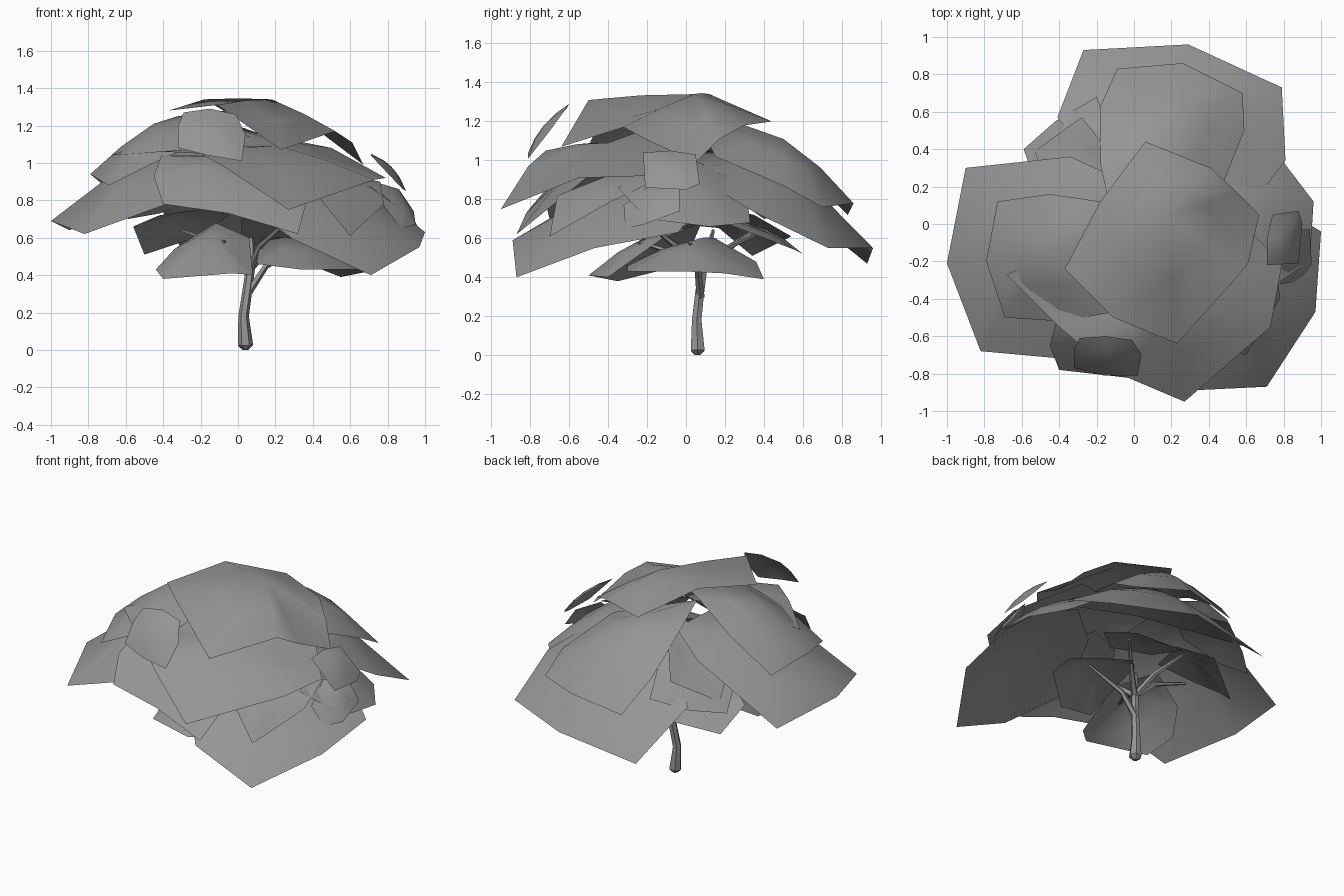
import bpy
import bmesh
import math
from mathutils import Vector

default_cube = bpy.data.objects.get("Cube")
if default_cube:
    bpy.data.objects.remove(default_cube, do_unlink=True)

# One neutral grey for foliage and bark
grey = bpy.data.materials.new("neutral_grey")
grey.use_nodes = True
colour = (.3, .3, .3, 1)
grey.diffuse_color = colour
grey.node_tree.nodes["Principled BSDF"].inputs["Base Color"].default_value = colour


def finish(bm, name, sharp_angle):
    """Turn a bmesh into a shaded, coloured object."""
    mesh = bpy.data.meshes.new(name)
    bm.to_mesh(mesh)
    bm.free()
    mesh.materials.append(grey)
    obj = bpy.data.objects.new(name, mesh)
    bpy.context.collection.objects.link(obj)
    bpy.ops.object.select_all(action='DESELECT')
    obj.select_set(True)
    bpy.context.view_layer.objects.active = obj
    bpy.ops.object.shade_smooth_by_angle(angle=math.radians(sharp_angle))
    return obj


def sheet(name, crown, *corners, bulge=.17):
    """Thin leaf sheet falling from a crown point to its corners, gently bulged."""
    bm = bmesh.new()
    crown = Vector(crown)
    spokes = [Vector(c) - crown for c in corners]
    count = len(spokes)
    normal = sum((spokes[i - 1].cross(spokes[i]) for i in range(count)), Vector()).normalized()
    if normal.z < 0:
        normal.negate()
    rings = []
    for r in (.5, 1):
        rings.append([bm.verts.new(crown + s * r + normal * s.length * bulge * (r - r * r))
                      for s in spokes])
    top = bm.verts.new(crown)
    inner, outer = rings
    for i in range(count):
        j = (i + 1) % count
        bm.faces.new((top, inner[i], inner[j]))
        bm.faces.new((inner[i], outer[i], outer[j], inner[j]))
    bm.normal_update()
    if sum(f.normal.z * f.calc_area() for f in bm.faces) < 0:
        bmesh.ops.reverse_faces(bm, faces=bm.faces[:])
    return finish(bm, name, 60)


def limb(name, path, radii, sides=6):
    """Tapering tube along a path."""
    bm = bmesh.new()
    path = [Vector(p) for p in path]
    rings = []
    for k, (point, radius) in enumerate(zip(path, radii)):
        along = (path[min(k + 1, len(path) - 1)] - path[max(k - 1, 0)]).normalized()
        across = Vector((0, 1, 0)).cross(along).normalized()
        other = along.cross(across)
        ring = []
        for s in range(sides):
            a = math.tau * s / sides
            ring.append(bm.verts.new(point + (across * math.cos(a) + other * math.sin(a)) * radius))
        rings.append(ring)
    for low, high in zip(rings, rings[1:]):
        for s in range(sides):
            t = (s + 1) % sides
            bm.faces.new((low[s], low[t], high[t], high[s]))
    bm.faces.new(rings[0][::-1])
    bm.faces.new(rings[-1])
    return finish(bm, name, 40)


# Top of the canopy
sheet("top_sheet", (.18, .04, 1.34),
      (.06, .44, 1.2), (.41, .3, 1.18), (.55, .17, 1.11), (.67, .05, .99),
      (.61, -.21, 1.11), (.52, -.32, 1.17), (.23, -.64, 1.07),
      (-.11, -.5, 1.31), (-.37, -.24, 1.28), (-.18, .12, 1.34), bulge=.06)

# Back of the canopy, upper and lower layers
sheet("back_upper_sheet", (.18, .5, 1.11),
      (-.09, .83, .72), (.26, .86, .78), (.58, .7, .76), (.59, .5, .87),
      (.45, .15, 1.02), (-.12, .05, 1.22), (-.18, .32, 1.13), (-.18, .63, .92))
sheet("back_lower_sheet", (.25, .45, .99),
      (-.27, .93, .47), (.29, .96, .55), (.79, .73, .55), (.81, .34, .74),
      (.55, 0, .95), (0, .05, 1.05), (-.41, .57, .76))

# Side of the canopy toward -x
sheet("side_upper_sheet", (-.45, -.14, 1.21),
      (-.73, .12, .89), (-.79, -.2, .94), (-.69, -.5, .88), (-.39, -.52, 1.03),
      (-.1, -.47, 1.14), (.05, 0, 1.29), (-.18, .12, 1.27), (-.45, .16, 1.1), bulge=.12)
sheet("side_lower_sheet", (-.45, -.08, 1.06),
      (-.9, .3, .64), (-1, -.21, .69), (-.82, -.68, .62), (-.38, -.72, .78),
      (-.1, -.3, 1.07), (-.1, .25, 1.1), (-.34, .36, .98), bulge=.12)

# Side of the canopy toward +x
sheet("far_side_sheet", (.66, .02, .92),
      (.8, .33, .68), (.96, .12, .66), (.94, -.2, .7), (.72, -.35, .86),
      (.4, -.05, 1.02), (.45, .3, .92))

# Front of the canopy, overlapping layers
sheet("front_upper_sheet", (.22, -.4, 1.09),
      (.27, -.95, .75), (.73, -.55, .91), (.79, -.22, .92), (.5, .1, 1.08),
      (0, -.1, 1.18), (-.35, -.12, 1.16), (-.68, -.27, 1.04),
      (-.4, -.55, 1.06), (-.2, -.72, 1.05), (-.06, -.81, .97), bulge=.1)
sheet("front_middle_sheet", (-.02, -.5, 1),
      (-.41, -.5, 1.04), (-.45, -.65, .93), (-.4, -.78, .78), (-.05, -.82, .73),
      (.32, -.87, .62), (.4, -.5, .92), (.1, -.25, 1.04))
sheet("front_corner_sheet", (.56, -.42, .89),
      (.6, -.7, .61), (.78, -.4, .78), (.76, -.15, .9), (.35, -.25, .98), (.43, -.66, .82))
sheet("front_lower_sheet", (.55, -.36, .83),
      (.3, -.89, .59), (.71, -.87, .4), (.97, -.47, .55), (1, -.04, .63),
      (.85, .05, .75), (.5, .05, .92), (.2, -.2, .92), (.05, -.6, .76))

# Rear corner sheets tucked under the large ones
sheet("rear_corner_upper_sheet", (-.26, .34, 1),
      (-.53, .39, .76), (-.28, .57, .9), (-.19, .46, 1.05),
      (0, .15, 1.12), (-.3, .1, 1.06), (-.47, .2, .92))
sheet("rear_corner_middle_sheet", (-.28, .38, .92),
      (-.59, .4, .7), (-.42, .55, .73), (-.2, .68, .8),
      (-.05, .3, 1.02), (-.33, .08, 1), (-.52, .2, .84))
sheet("rear_corner_lower_sheet", (-.24, .27, .72),
      (-.5, .34, .51), (-.2, .54, .61), (-.05, .35, .72),
      (-.15, .05, .76), (-.42, .08, .72), (-.56, .16, .66))

# Low inner sheets around the branches
sheet("inner_front_sheet", (-.14, -.18, .62),
      (-.44, -.15, .43), (-.4, -.35, .38), (-.03, -.5, .41), (.08, -.4, .4),
      (.06, -.12, .6), (-.12, .08, .68), (-.34, .02, .54))
sheet("inner_side_sheet", (.34, .04, .59),
      (.1, -.3, .46), (.34, -.3, .43), (.66, 0, .43), (.7, .2, .42),
      (.55, .4, .39), (.32, .36, .48), (.12, .15, .6))
sheet("inner_back_sheet", (.22, .32, .67),
      (.02, .5, .6), (.2, .6, .52), (.45, .56, .54), (.5, .3, .64),
      (.25, .08, .72), (.02, .2, .7))

# Small loose leaf tufts on the outside
sheet("front_tuft", (-.13, -.73, 1.18),
      (-.32, -.67, 1.2), (-.29, -.61, 1.27), (-.15, -.6, 1.29), (-.01, -.62, 1.26),
      (.04, -.7, 1.15), (.02, -.81, 1.01), (-.16, -.81, 1.04), (-.32, -.77, 1.08))
sheet("side_tuft_upper", (.82, -.08, .98),
      (.71, -.22, 1.04), (.71, -.08, 1.05), (.74, .05, 1.03),
      (.88, .07, .88), (.9, 0, .85), (.88, -.21, .86))
sheet("side_tuft_lower", (.88, -.17, .8),
      (.76, -.16, .89), (.86, -.03, .86), (.94, -.03, .74),
      (.95, -.22, .67), (.87, -.31, .65), (.78, -.32, .77))

# Trunk with a flared, pointed foot
limb("trunk",
     [(.04, .06, 0), (.04, .06, .025), (.03, .055, .18), (.05, .07, .32), (.07, .09, .46), (.07, .09, .6)],
     [.015, .041, .028, .026, .024, .016])

# Branches fanning out below the leaves
fork = (.065, .085, .44)
for name, start, bend, tip in (
        ("branch_side", (.05, .075, .3), (.15, .06, .45), (.4, .02, .58)),
        ("branch_back_side", fork, (.16, .17, .53), (.34, .36, .62)),
        ("branch_back", fork, (.02, .22, .55), (-.08, .38, .66)),
        ("branch_far_side", fork, (-.07, .12, .56), (-.3, .14, .64)),
        ("branch_front", fork, (.03, -.04, .52), (-.08, -.24, .58)),
        ("branch_front_side", fork, (.12, -.05, .56), (.3, -.25, .72))):
    limb(name, [start, bend, tip], [.022, .017, .008], sides=5)
